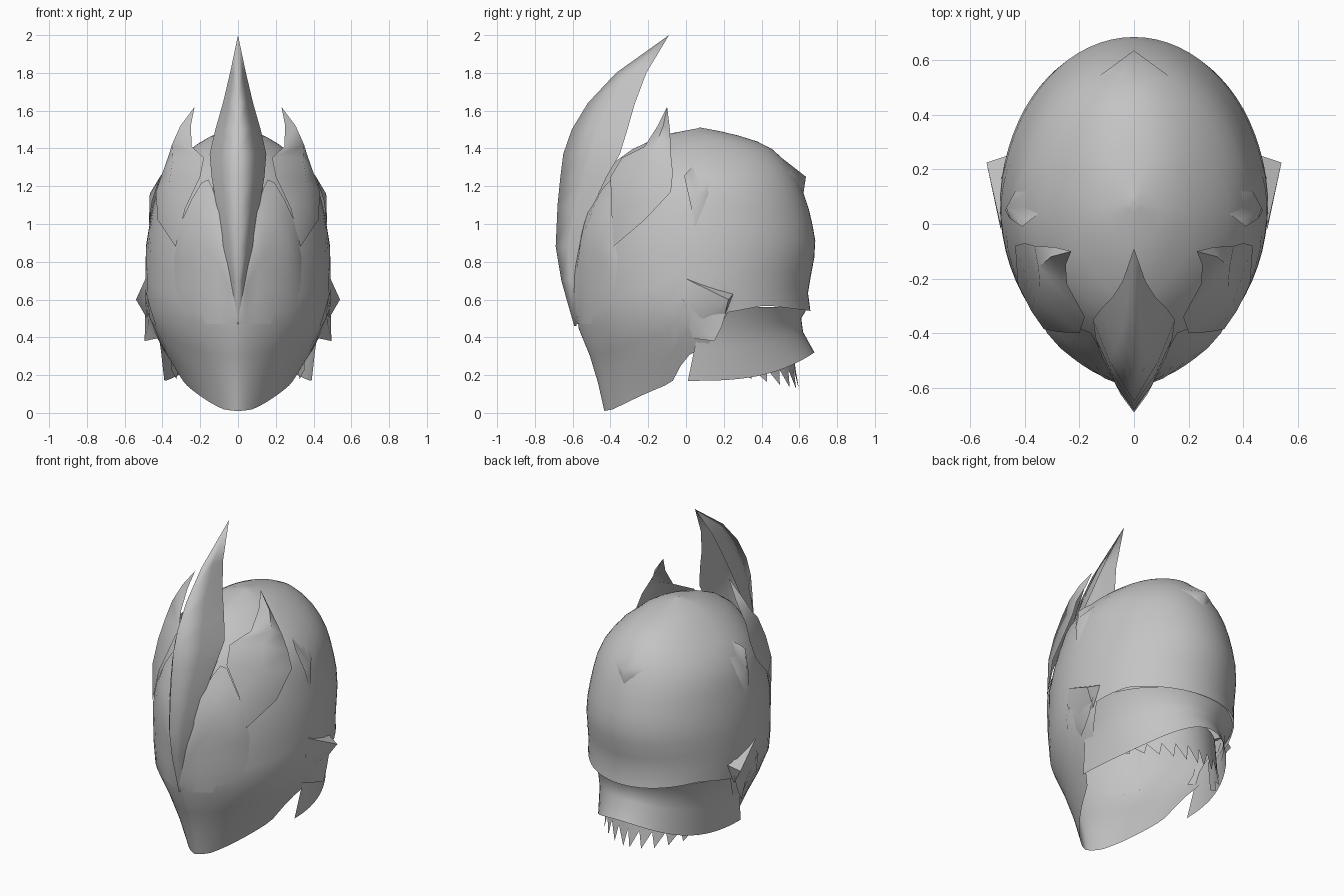
import bpy, bmesh, math
from mathutils import Vector

if "Cube" in bpy.data.objects:
    bpy.data.objects.remove(bpy.data.objects["Cube"], do_unlink=True)

steel = bpy.data.materials.new("grey_steel")
steel.use_nodes = True
steel.diffuse_color = (0.55, 0.55, 0.55, 1)
steel.node_tree.nodes["Principled BSDF"].inputs["Base Color"].default_value = steel.diffuse_color


def lookup(table, key):
    """Linear interpolation of the values in a table sorted by its first column."""
    if key <= table[0][0]:
        return table[0][1:]
    for low, high in zip(table, table[1:]):
        if key <= high[0]:
            f = (key - low[0]) / (high[0] - low[0])
            return [a + (b - a) * f for a, b in zip(low[1:], high[1:])]
    return table[-1][1:]


def build(name, points, faces, angle=50):
    """Half of a part, mirrored across the middle and smooth shaded."""
    mesh = bpy.data.meshes.new(name)
    mesh.from_pydata(points, [], faces)
    bm = bmesh.new()
    bm.from_mesh(mesh)
    bmesh.ops.remove_doubles(bm, verts=bm.verts, dist=0.0005)
    bmesh.ops.recalc_face_normals(bm, faces=bm.faces)
    bm.to_mesh(mesh)
    bm.free()
    mesh.materials.append(steel)
    part = bpy.data.objects.new(name, mesh)
    bpy.context.collection.objects.link(part)
    mirror = part.modifiers.new("mirror", 'MIRROR')
    mirror.merge_threshold = 0.002
    bpy.ops.object.select_all(action='DESELECT')
    part.select_set(True)
    bpy.context.view_layer.objects.active = part
    bpy.ops.object.shade_smooth_by_angle(angle=math.radians(angle))


def loft(name, rows, angle=50):
    """Skin a grid made of equally long rows of points."""
    n = len(rows[0])
    faces = [(r * n + c, r * n + c + 1, (r + 1) * n + c + 1, (r + 1) * n + c)
             for r in range(len(rows) - 1) for c in range(n - 1)]
    build(name, [p for row in rows for p in row], faces, angle)


# Shell sections: height, front, back, half width
SECTIONS = [
    (0, -.43, .5, .22), (.2, -.475, .53, .32), (.38, -.535, .6, .42),
    (.48, -.585, .65, .47), (.55, -.585, .66, .487), (.64, -.585, .645, .492),
    (.88, -.58, .69, .488), (1.05, -.54, .66, .46), (1.2, -.46, .61, .425),
    (1.32, -.39, .54, .34), (1.42, -.25, .43, .22), (1.48, -.08, .24, .12),
    (1.51, .08, .08, 0)]
CENTRE = .07
TOP = 1.51


def shell_point(angle, z, lift=0):
    """Point on the shell; angle runs from the front round to the back."""
    front, back, width = lookup(SECTIONS, z)
    c, s = math.cos(angle), max(math.sin(angle), 0)
    reach = CENTRE - front if c > 0 else back - CENTRE
    x = width * s ** (1.28 if c > 0 else 1)
    return Vector((x + lift * s, CENTRE - c * reach - lift * c, z))


# Shell with chin, cheek notch and raised nape edge
EDGE = [(-1, .54), (-.6, .57), (-.24, .53), (-.14, .38), (-.03, .34),
        (.12, .3), (.27, .16), (.55, .1), (.9, .02), (1, .01)]
columns = [math.pi * i / 36 for i in range(37)]
shell_rows = []
for j in range(17):
    t = math.sin(j / 16 * math.pi / 2)
    row = []
    for a in columns:
        bottom = lookup(EDGE, math.cos(a))[0]
        row.append(shell_point(a, bottom + (TOP - bottom) * t))
    shell_rows.append(row)
loft("helmet_shell", shell_rows, 60)

# Flared neck guard: depth fraction, half width, rear reach
GUARD = [(0, .475, .645), (.25, .43, .61), (.55, .41, .62), (1, .39, .68)]
guard_rows = []
for t, width, back in GUARD:
    row = []
    for i in range(19):
        a = math.pi / 2 * i / 18
        low = .17 + .15 * math.sin(a) ** 3
        start = .09 - .08 * t
        row.append((width * math.cos(a), start + (back - start) * math.sin(a),
                    .56 + (low - .56) * t))
    guard_rows.append(row)
loft("neck_guard", guard_rows)

# Ragged fringe hanging under the nape
points, faces = [], []
teeth = 6
for i in range(teeth):
    for f in (0, .5, 1):
        a = (i + f) / teeth * math.radians(62)
        x, y = .4 * math.sin(a), .6 * math.cos(a)
        points += [(x, y - .04, .42), (x, y - .02, .23)]
    a = (i + .3) / teeth * math.radians(62)
    points.append((.4 * math.sin(a), .6 * math.cos(a), .21 - .09 * math.cos(a) ** 2))
    k = i * 7
    faces += [(k, k + 2, k + 3, k + 1), (k + 2, k + 4, k + 5, k + 3),
              (k + 1, k + 3, k + 6), (k + 3, k + 5, k + 6)]
build("nape_fringe", points, faces)

# Raised face mask with rounded brow, sinking into the shell below and outside:
# angle, upper edge height, lift
BROW = [(0, .5, .014), (.15, .85, .014), (.3, 1.08, .016), (.4, 1.19, .018),
        (.48, 1.235, .018), (.56, 1.22, .018), (.66, 1.13, .016),
        (.78, 1, .01), (.88, .86, -.006)]
mask_rows = []
for j in range(9):
    t = j / 8
    mask_rows.append([shell_point(a, .47 + (top - .47) * t,
                                  -.006 + (lift + .006) * min(1, t * 1.5))
                      for a, top, lift in BROW])
loft("face_mask", mask_rows)

# Tall crest, a folded blade: height, ridge, trailing edge, half width
CREST = [(.46, -.592, -.58, 0), (.7, -.66, -.575, .045), (.88, -.69, -.56, .08),
         (1.1, -.68, -.49, .115), (1.25, -.665, -.42, .14), (1.37, -.65, -.35, .15),
         (1.5, -.605, -.31, .12), (1.64, -.52, -.27, .08), (1.8, -.37, -.21, .042),
         (2, -.09, -.09, 0)]
crest_rows = []
for z, ridge, rear, width in CREST:
    middle = ridge + (rear - ridge) * .5
    crest_rows.append([(0, ridge, z), (width * .6, middle, z), (width, rear, z)])
loft("crest", crest_rows, 40)

# Side horn plates: lower tip, front / middle / rear edges, upper tip
low_tip, high_tip = (.33, -.385, .88), (.23, -.1, 1.62)
horn_rows = [
    [low_tip] * 3,
    [(.28, -.395, 1.08), (.375, -.32, 1.08), (.425, -.22, 1.02)],
    [(.2, -.4, 1.25), (.365, -.28, 1.22), (.435, -.08, 1.17)],
    [(.18, -.34, 1.35), (.345, -.23, 1.35), (.4, -.07, 1.27)],
    [(.245, -.22, 1.41), (.35, -.16, 1.42), (.365, -.08, 1.37)],
    [(.25, -.15, 1.52), (.305, -.12, 1.52), (.29, -.085, 1.5)],
    [high_tip] * 3]
loft("horn_plate", horn_rows, 60)

# Flared flaps at the lower cheek corners
loft("cheek_flap", [
    [(.483, -.02, .58), (.492, .1, .58), (.491, .22, .56)],
    [(.45, -.01, .48), (.475, .08, .47), (.492, .19, .46)],
    [(.4, 0, .4), (.45, .07, .39), (.495, .15, .38)]])


def spike(name, peak, base):
    """Fan of faces from a peak to a base outline; a middle spike is drawn as half."""
    n = len(base)
    closed = n if min(p[0] for p in base) > 0 else n - 1
    build(name, [peak] + base,
          [(0, i + 1, (i + 1) % n + 1) for i in range(closed)], 60)


# Ear fins, jaw spurs and the stud at the back
spike("ear_fin", (.467, .06, 1.16),
      [(.305, .07, 1.335), (.385, .125, 1.25), (.435, .12, 1.16),
       (.472, .05, .985), (.455, .02, 1.12), (.41, -.01, 1.255), (.385, .01, 1.28)])
spike("jaw_spur", (.54, .225, .6),
      [(.49, 0, .71), (.488, -.02, .6), (.482, .08, .5),
       (.475, .2, .5), (.465, .25, .63)])
spike("rear_stud", (0, .635, 1.25),
      [(0, .455, 1.39), (.07, .5, 1.33), (.13, .54, 1.27), (.06, .59, 1.2), (0, .62, 1.15)])
